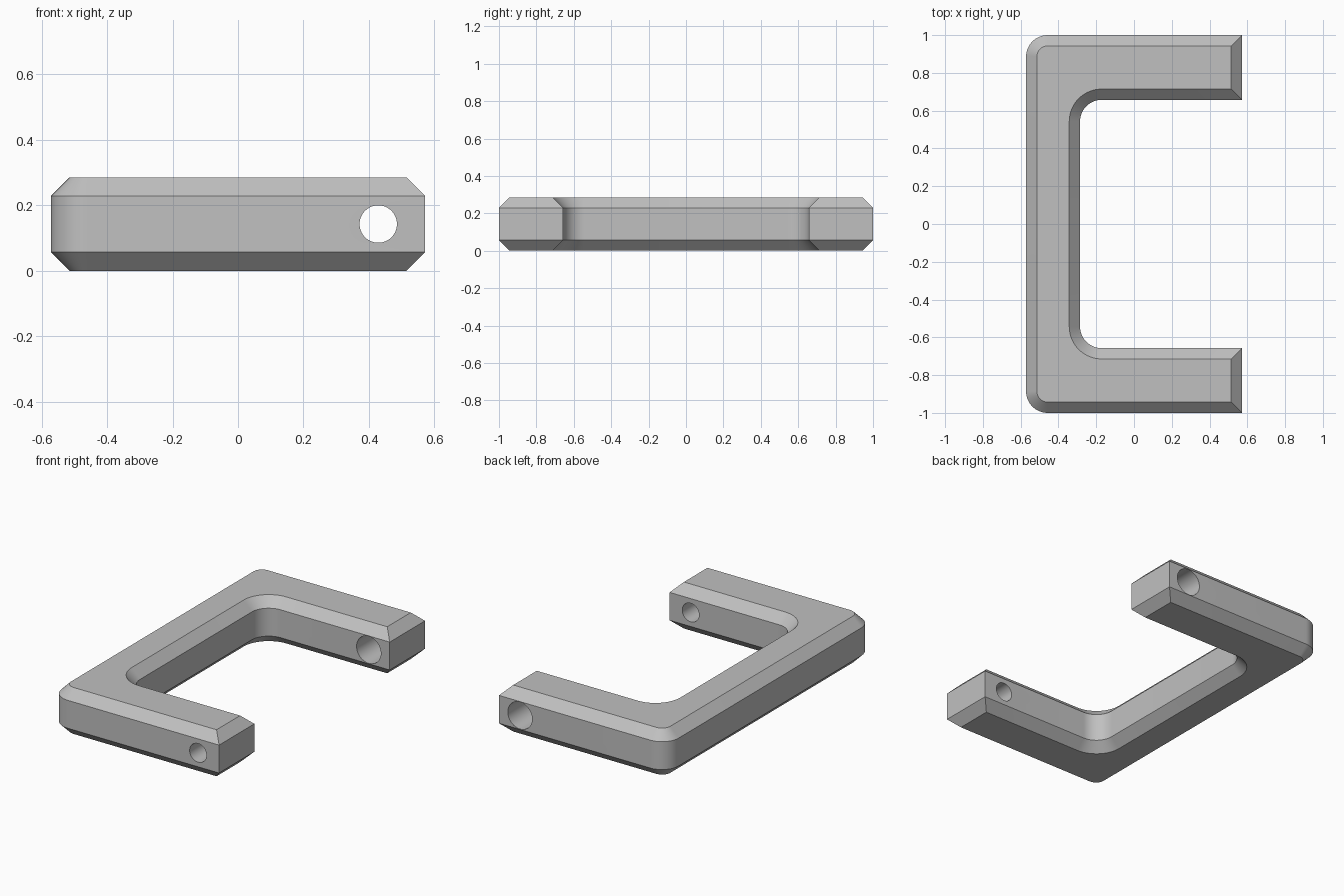
import bpy, bmesh, math

if "Cube" in bpy.data.objects:
    bpy.data.objects.remove(bpy.data.objects["Cube"])

U = 2 / 70                      # one design step
T, C = 10 * U, 2 * U            # thickness and chamfer
X, Y = 20 * U, 35 * U           # half width and half length
XI, YI = -10 * U, 23 * U        # inner faces of spine and arms
R = 4 * U                       # corner radius, inside and outside
SEG = 16


def arc(cx, cy, r, a0, a1):
    """Points along a rounded corner, angles in degrees."""
    return [(cx + r * math.cos(math.radians(a0 + (a1 - a0) * i / SEG)),
             cy + r * math.sin(math.radians(a0 + (a1 - a0) * i / SEG)))
            for i in range(SEG + 1)]


def outline(d):
    """C-shaped outline moved inwards by d."""
    half = [(X - d, YI + d)]
    half += arc(XI + R, YI - R, R + d, 90, 180)
    outer = [(X - d, Y - d)] + arc(-X + R, Y - R, R - d, 90, 180)
    mirror = lambda pts: [(x, -y) for x, y in reversed(pts)]
    return outer + mirror(outer) + mirror(half)[::-1] + half[::-1]


grey = bpy.data.materials.new("grey")
grey.diffuse_color = (0.53, 0.53, 0.53, 1)
grey.use_nodes = True
grey.node_tree.nodes["Principled BSDF"].inputs["Base Color"].default_value = grey.diffuse_color

# Bracket body: stacked outlines give the chamfered rims
bm = bmesh.new()
rings = []
for z, d in ((0, C), (C, 0), (T - C, 0), (T, C)):
    rings.append([bm.verts.new((x, y, z)) for x, y in outline(d)])
n = len(rings[0])
for a, b in zip(rings, rings[1:]):
    for i in range(n):
        j = (i + 1) % n
        bm.faces.new((a[i], a[j], b[j], b[i]))
bm.faces.new(rings[0][::-1])
bm.faces.new(rings[-1])
bmesh.ops.recalc_face_normals(bm, faces=bm.faces)
mesh = bpy.data.meshes.new("bracket")
bm.to_mesh(mesh)
bm.free()
mesh.materials.append(grey)
bracket = bpy.data.objects.new("bracket", mesh)
bpy.context.collection.objects.link(bracket)

# Pin holes: narrow through the front arm, wide through the back arm
for name, y, r in (("front_hole", -29 * U, 2 * U), ("back_hole", 29 * U, 2.9 * U)):
    bpy.ops.mesh.primitive_cylinder_add(
        vertices=48, radius=r, depth=16 * U,
        location=(15 * U, y, T / 2), rotation=(math.pi / 2, 0, 0))
    cutter = bpy.context.object
    cutter.name = name + "_cutter"
    cutter.data.materials.append(grey)
    mod = bracket.modifiers.new(name, 'BOOLEAN')
    mod.operation, mod.solver, mod.object = 'DIFFERENCE', 'EXACT', cutter
    bpy.context.view_layer.objects.active = bracket
    bpy.ops.object.modifier_apply(modifier=name)
    bpy.data.objects.remove(cutter)

# Smooth corners and holes, sharp chamfers
bpy.ops.object.select_all(action='DESELECT')
bracket.select_set(True)
bpy.context.view_layer.objects.active = bracket
bpy.ops.object.shade_smooth_by_angle(angle=math.radians(25))
